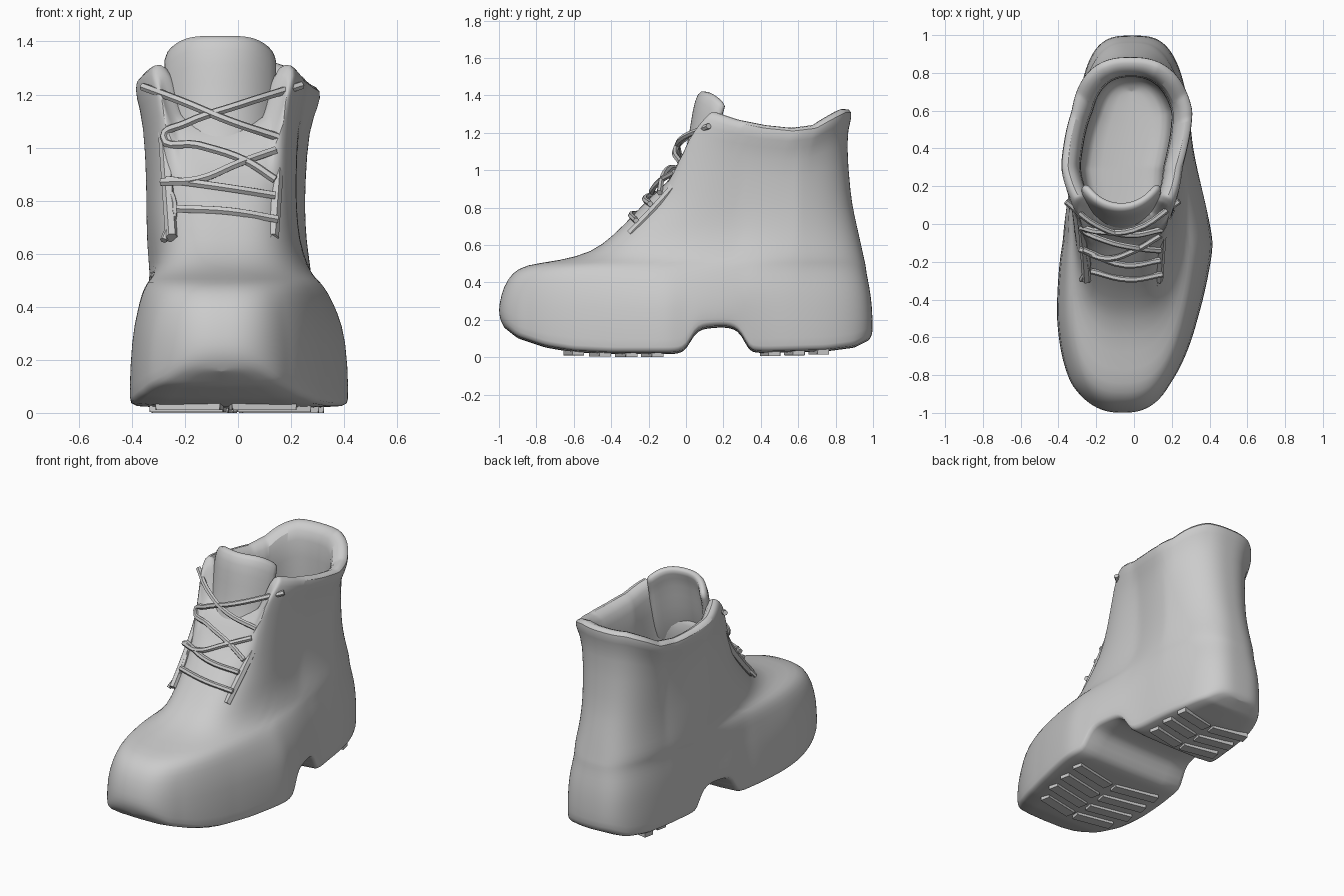
import bpy, bmesh, math
from mathutils import Vector

if "Cube" in bpy.data.objects:
    bpy.data.objects.remove(bpy.data.objects["Cube"])

grey = bpy.data.materials.new("plain_grey")
grey.use_nodes = True
grey.diffuse_color = (0.6, 0.6, 0.6, 1)
grey.node_tree.nodes["Principled BSDF"].inputs["Base Color"].default_value = (0.6, 0.6, 0.6, 1)


def table(points, v):
    """Piecewise linear lookup, clamped at both ends."""
    if v <= points[0][0]:
        return points[0][1]
    for (a, p), (b, q) in zip(points, points[1:]):
        if v <= b:
            return p + (q - p) * (v - a) / (b - a)
    return points[-1][1]


def finish(obj, angle=50):
    if not obj.data.materials:
        obj.data.materials.append(grey)
    bpy.ops.object.select_all(action="DESELECT")
    obj.select_set(True)
    bpy.context.view_layer.objects.active = obj
    bpy.ops.object.shade_smooth_by_angle(angle=math.radians(angle))


def mesh_object(name, bm):
    bmesh.ops.recalc_face_normals(bm, faces=bm.faces[:])
    mesh = bpy.data.meshes.new(name)
    bm.to_mesh(mesh)
    bm.free()
    obj = bpy.data.objects.new(name, mesh)
    bpy.context.collection.objects.link(obj)
    return obj


# Underside height along the length: toe spring, arch notch, heel
BOTTOM = [(-1, .18), (-.9, .1), (-.75, .05), (-.6, .025), (-.4, .015), (-.05, .015),
          (0, .03), (.035, .12), (.09, .15), (.2, .16), (.28, .145), (.305, .11),
          (.335, .03), (.4, .02), (.75, .03), (.9, .05), (.98, .09)]
# Collar top height from throat (0) to heel (1)
COLLAR = [(0, 1.08), (.04, 1.13), (.1, 1.28), (.14, 1.32), (.3, 1.275), (.48, 1.245),
          (.65, 1.23), (.79, 1.245), (.88, 1.29), (.97, 1.33)]
# Centre line in plan, for the sole and for the ankle
LOW_MID = [(-1, -.06), (-.85, -.07), (-.5, -.035), (-.1, .02), (.4, 0), (1, -.01)]
HIGH_MID = [(-.3, -.045), (.1, -.055), (.3, -.065), (.6, -.01), (.9, -.02)]

# Rings: kind, height, front y, back y, front half width, back half width
RINGS = [
    ("sole", 0, -.97, .975, .385, .295), ("sole", .02, -.99, .992, .4, .31),
    ("sole", .05, -1, 1, .405, .315),
    ("flat", .28, -1, .995, .395, .315), ("flat", .38, -.975, .98, .37, .31),
    ("flat", .45, -.93, .965, .35, .305), ("flat", .495, -.86, .96, .325, .305),
    ("flat", .515, -.68, .955, .305, .303), ("flat", .56, -.5, .945, .29, .298),
    ("flat", .65, -.39, .925, .28, .288), ("flat", .76, -.28, .9, .28, .283),
    ("flat", .86, -.19, .88, .28, .282),
    ("rim", -.16, -.11, .855, .28, .295), ("rim", -.07, -.05, .88, .3, .33),
    ("rim", -.015, 0, .89, .3, .335), ("rim", .005, .03, .855, .26, .3),
    ("rim", -.03, .05, .79, .21, .24), ("rim", -.15, .06, .775, .2, .225),
    ("inner", .75, 0, .78, .2, .225), ("inner", .4, -.02, .785, .2, .22),
    ("inner", .33, 0, .76, .18, .2), ("inner", .3, .05, .7, .13, .15)]

# Boot body: one skin from the sole up over the collar and down inside
n = 72
bm = bmesh.new()
loops = []
for kind, h, yf, yb, wf, wb in RINGS:
    loop = []
    for k in range(2 * n):
        i, side = (k, 1) if k <= n else (2 * n - k, -1)
        c = math.cos(math.pi * i / n)
        u = (1 - c) / 2
        y = yf + (yb - yf) * u
        z = h + {"sole": table(BOTTOM, y), "rim": table(COLLAR, u)}.get(kind, 0)
        up = 1 if kind == "inner" else min(max((z - .33) / .35, 0), 1)
        s = min(max((y + .2) / .7, 0), 1)
        half = wf + (wb - wf) * s * s * (3 - 2 * s)
        p = 2.5 + .4 * up if c > 0 else 3.2 - .7 * up
        mid = table(LOW_MID, y) * (1 - up) + table(HIGH_MID, y) * up
        x = mid + side * half * max(0, 1 - abs(c) ** p) ** (1 / p)
        loop.append(bm.verts.new((x, y, z)))
    loops.append(loop)
for low, high in zip(loops, loops[1:]):
    for k in range(2 * n):
        j = (k + 1) % (2 * n)
        bm.faces.new((low[k], low[j], high[j], high[k]))
for loop in (loops[0], loops[-1]):
    bm.faces.new((loop[0], loop[1], loop[-1]))
    bm.faces.new((loop[n], loop[n - 1], loop[n + 1]))
    for i in range(1, n - 1):
        bm.faces.new((loop[i], loop[i + 1], loop[-i - 1], loop[-i]))
body = mesh_object("boot_body", bm)
finish(body, 60)
body.modifiers.new("smooth", "SUBSURF").levels = 1

# Tongue: a curved plate rising out of the throat
TONGUE = [(.85, -.11), (.97, -.045), (1.1, 0), (1.25, .025), (1.38, .045), (1.435, .08)]
bm = bmesh.new()
grid = []
for z, y in TONGUE:
    row = []
    for k in range(13):
        s = k / 6 - 1
        row.append(bm.verts.new((-.067 + .224 * s, y + .1 * s * s + .03 * s ** 4,
                                 z - .08 * s ** 4)))
    grid.append(row)
for a, b in zip(grid, grid[1:]):
    for k in range(12):
        bm.faces.new((a[k], a[k + 1], b[k + 1], b[k]))
tongue = mesh_object("tongue", bm)
finish(tongue, 60)
thick = tongue.modifiers.new("thickness", "SOLIDIFY")
thick.thickness, thick.offset = .05, -1
tongue.modifiers.new("smooth", "SUBSURF").levels = 1

# Front of the throat by height, used to lay the laces on it
THROAT = [(.56, -.48), (.65, -.37), (.76, -.265), (.86, -.18), (.92, -.13), (1.01, -.07),
          (1.1, -.03), (1.2, .01), (1.3, .08)]


def cord(name, points, radius, lift):
    curve = bpy.data.curves.new(name, "CURVE")
    curve.dimensions = "3D"
    curve.bevel_depth = radius
    curve.bevel_resolution = 1
    curve.use_fill_caps = True
    curve.resolution_u = 5
    spline = curve.splines.new("BEZIER")
    spline.bezier_points.add(len(points) - 1)
    for bp, (x, z) in zip(spline.bezier_points, points):
        bp.co = Vector((x, table(THROAT, z) - lift + 1.3 * (x + .06) ** 2, z))
        bp.handle_left_type = bp.handle_right_type = "AUTO"
    obj = bpy.data.objects.new(name, curve)
    bpy.context.collection.objects.link(obj)
    bpy.ops.object.select_all(action="DESELECT")
    obj.select_set(True)
    bpy.context.view_layer.objects.active = obj
    bpy.ops.object.convert(target="MESH")
    finish(bpy.context.object)


# Laces
LACES = {
    "lace_top_right": [(-.36, 1.23), (-.2, 1.17), (-.03, 1.1), (.15, 1.04)],
    "lace_top_left": [(.24, 1.235), (0, 1.16), (-.2, 1.09), (-.28, 1.04), (-.15, 1.01),
                      (.03, .95), (.14, .88)],
    "lace_middle": [(-.29, .87), (-.15, .88), (0, .94), (.14, .99)],
    "lace_lower": [(-.27, .88), (-.05, .85), (.14, .82)],
    "lace_bottom": [(-.23, .77), (-.03, .76), (.15, .73)]}
for name, points in LACES.items():
    cord(name, points, .016, .03)
cord("lace_end_right", [(-.27, .87), (-.24, .76), (-.28, .65)], .014, -.01)
cord("lace_end_left", [(.14, .75), (.12, .66), (.1, .59)], .014, -.01)

# Raised edges on either side of the throat
for name, x, lean in (("eyestay_right", -.25, -.04), ("eyestay_left", .13, .04)):
    cord(name, [(x + lean * t, .66 + .58 * t) for t in (0, .25, .5, .75, 1)], .024, -.015)

# Tread bars under forefoot and heel
BARS = [(-.6, .26), (-.46, .3), (-.32, .31), (-.18, .31), (.45, .24), (.58, .25), (.71, .25)]
for k, (y, half) in enumerate(BARS):
    for side in (-1, 1):
        bpy.ops.mesh.primitive_cube_add(size=1, location=(
            table(LOW_MID, y) + side * half * .53, y, table(BOTTOM, y) + .005))
        bar = bpy.context.object
        bar.name = f"tread_bar_{k}_{'left' if side > 0 else 'right'}"
        bar.scale = (half * .95, .065, .04)
        bar.rotation_euler.z = side * .2
        bevel = bar.modifiers.new("bevel", "BEVEL")
        bevel.width = .01
        finish(bar, 30)
